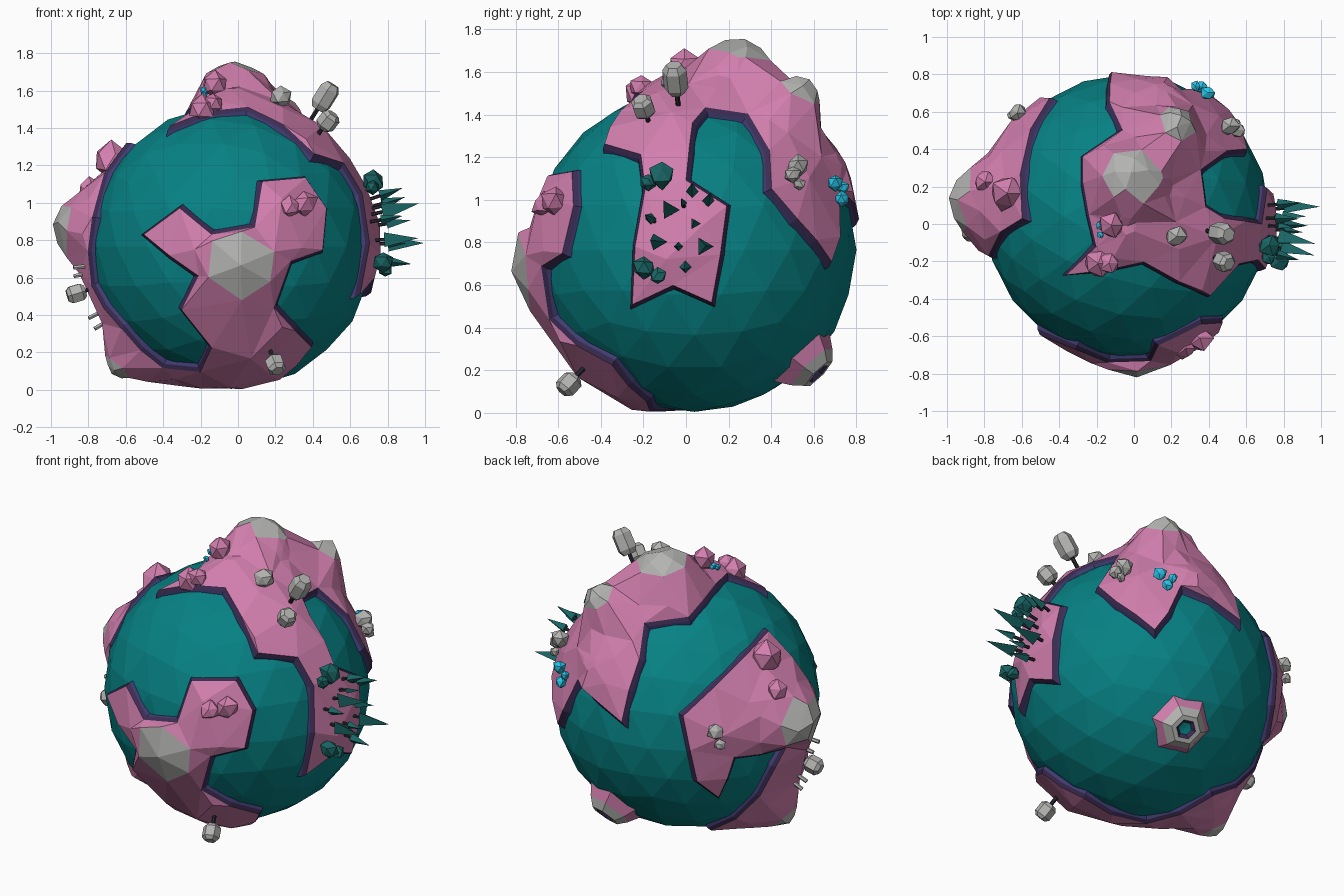
import bpy, bmesh, math, random
from mathutils import Vector, geometry

if "Cube" in bpy.data.objects:
    bpy.data.objects.remove(bpy.data.objects["Cube"])

random.seed(4)
C = Vector((-0.035, 0.04, 0.765))      # planet centre
SEA, SHORE = 0.76, 0.79                # water and coastline radii


def material(name, rgb):
    m = bpy.data.materials.new(name)
    m.diffuse_color = (*rgb, 1)
    m.use_nodes = True
    m.node_tree.nodes["Principled BSDF"].inputs["Base Color"].default_value = m.diffuse_color
    return m


TEAL = material("water", (0.002, 0.22, 0.23))
PINK = material("land", (0.64, 0.21, 0.42))
DARK = material("cliff_dark", (0.045, 0.025, 0.085))
BLUE = material("cliff_foot", (0.05, 0.045, 0.17))
GREY = material("stone", (0.45, 0.45, 0.44))
TREE = material("foliage", (0.01, 0.13, 0.13))
CYAN = material("crystal", (0.02, 0.55, 0.8))
STEM = material("stem", (0.02, 0.02, 0.03))


def add_mesh(name, bm, mats):
    me = bpy.data.meshes.new(name)
    bm.to_mesh(me)
    bm.free()
    for m in mats:
        me.materials.append(m)
    ob = bpy.data.objects.new(name, me)
    ob.location = C
    bpy.context.collection.objects.link(ob)
    return ob


def on(view, a, b):
    """Direction of a spot on the planet as seen in one view (F, R, T, or L = rear left)."""
    def depth(u, v):
        return math.sqrt(max(0.0, 0.785 ** 2 - u * u - v * v))
    x, y, z = a - C.x, a - C.y, b - C.z
    if view == 'F':
        p = Vector((x, -depth(x, z), z))
    elif view == 'R':
        p = Vector((depth(y, z), y, z))
    elif view == 'T':
        y = b - C.y
        p = Vector((x, y, depth(x, y)))
    else:
        p = (Vector((-0.835, -0.55, 0)) * a + Vector((0.232, -0.353, 0.906)) * b
             + Vector((-0.498, 0.757, 0.423)) * depth(a, b))
    return p.normalized()


def spot(s):
    return on(*s) if isinstance(s[0], str) else Vector(s).normalized()


def land(name, outline, peaks):
    """Raised continent: triangulated coast outline, peaks (top, cap radius, cap drop, base radius), cliffs."""
    key = [spot(s) for s in outline]
    coast = []
    for p, q in zip(key, key[1:] + key[:1]):
        k = math.ceil((p - q).length / 0.36)
        coast += [p.lerp(q, i / k).normalized() for i in range(k)]
    c = sum(coast, Vector()).normalized()
    e1 = c.orthogonal().normalized()
    e2 = c.cross(e1)

    def flat(n):
        return Vector((n.dot(e1), n.dot(e2))) / (1 + n.dot(c))

    def unflat(p):
        s = p.length_squared
        return ((e1 * p.x + e2 * p.y) * 2 + c * (1 - s)) / (1 + s)

    f = [flat(p) for p in coast]
    if sum(f[i - 1].x * f[i].y - f[i].x * f[i - 1].y for i in range(len(f))) < 0:
        coast.reverse()
    n = len(coast)
    peaks = [(Vector(t), cap, drop, base) for t, cap, drop, base in peaks]

    def dist(p, t):
        return 0.8 * (p - t.normalized()).length

    def height(p):
        h = low = SHORE + 0.012 + random.uniform(0, 0.02)
        for t, cap, drop, base in peaks:
            d = dist(p, t)
            ring = t.length - drop
            if d <= cap:
                h = max(h, t.length - drop * (d / cap) ** 1.7)
            elif d < base:
                h = max(h, low + (ring - low) * (1 - (d - cap) / (base - cap)) ** 1.3)
        return h

    # Inner points: summit, rounded cap rings, base rings, then even filler
    inner, loose = [], []
    for t, cap, drop, base in peaks:
        d = t.normalized()
        inner.append(d)
        u = d.orthogonal().normalized()
        v = d.cross(u)
        for rad, num, dest in ((cap * 0.55, 4 if drop > 0.045 else 0, inner), (cap, 6, inner),
                               ((cap + base) / 2, 6, loose), (base, 7, loose)):
            for i in range(num):
                a = math.tau * (i + random.uniform(-0.2, 0.2)) / num + rad * 9
                r = rad * random.uniform(0.86, 0.99) / 0.8
                dest.append((d + (u * math.cos(a) + v * math.sin(a)) * r).normalized())
    for i in range(130):
        z = 1 - (i + 0.5) / 65
        r, a = math.sqrt(1 - z * z), i * 2.39996
        loose.append(Vector((r * math.cos(a), r * math.sin(a), z)))
    for p in loose:
        if (all(dist(p, q) > 0.09 for q in coast + inner)
                and all(dist(p, t) > cap * 1.15 for t, cap, _, _ in peaks)):
            inner.append(p)

    pts = [flat(p) for p in coast + inner]
    vs, _, fs, orig, _, _ = geometry.delaunay_2d_cdt(
        pts, [(i, (i + 1) % n) for i in range(n)], [], 1, 1e-5)
    bm = bmesh.new()
    dirs = [unflat(p) for p in vs]
    edge = [not o or min(o) < n for o in orig]
    bv = [bm.verts.new(d * (SHORE if e else height(d))) for d, e in zip(dirs, edge)]
    for tri in fs:
        face = bm.faces.new([bv[i] for i in tri])
        face.normal_update()
        if face.normal.dot(dirs[tri[0]]) < 0:
            face.normal_flip()
        if any(all(not edge[i] and dist(dirs[i], t) <= cap * 1.02 for i in tri)
               for t, cap, drop, _ in peaks if drop):
            face.material_index = 1
    # Sloping cliffs in two bands around the coast
    rings = []
    for off, r in ((0, SHORE), (0.018, 0.772), (0.028, 0.745)):
        ring = []
        for i, p in enumerate(coast):
            a = (p - coast[i - 1]).cross(p).normalized()
            b = (coast[(i + 1) % n] - p).cross(p).normalized()
            m = (a + b).normalized()
            ring.append(bm.verts.new(p * r + m * off / max(0.55, m.dot(a))))
        rings.append(ring)
    for k in (0, 1):
        for i in range(n):
            j = (i + 1) % n
            q = bm.faces.new((rings[k][i], rings[k + 1][i], rings[k + 1][j], rings[k][j]))
            q.material_index = 2 + k
    bmesh.ops.delete(bm, geom=[v for v in bm.verts if not v.link_faces], context='VERTS')
    add_mesh(name, bm, [PINK, GREY, DARK, BLUE])


def lathe(name, where, profile, n, mats):
    """Turned form standing on the planet; profile is (radius, distance from planet centre)."""
    q = spot(where).to_track_quat('Z', 'Y')
    bm = bmesh.new()
    rings = [[bm.verts.new(q @ Vector((r * math.cos(math.tau * i / n), r * math.sin(math.tau * i / n), h)))
              for i in range(n)] for r, h in profile]
    for k in range(len(rings) - 1):
        for i in range(n):
            j = (i + 1) % n
            face = bm.faces.new((rings[k][i], rings[k][j], rings[k + 1][j], rings[k + 1][i]))
            face.material_index = min(k, len(mats) - 1)
    bmesh.ops.remove_doubles(bm, verts=bm.verts, dist=1e-5)
    add_mesh(name, bm, mats)


def rock(name, where, h, size, mat):
    bm = bmesh.new()
    bmesh.ops.create_icosphere(bm, subdivisions=1, radius=size)
    d = spot(where)
    for v in bm.verts:
        v.co = v.co * random.uniform(0.8, 1.15) + d * h
    add_mesh(name, bm, [mat])


# Water globe
bm = bmesh.new()
bmesh.ops.create_icosphere(bm, subdivisions=3, radius=SEA)
add_mesh("ocean_globe", bm, [TEAL])

# Upper continent: cap, forest arm and rear arm
land("upper_continent", [
    ('T', -.36, -.27), ('T', -.2, -.12), ('T', -.27, .22), ('T', -.27, .36), ('T', -.06, .5),
    ('T', -.13, .65), (-.08, .74, .14), (.275, .65, .27), (.374, .66, .06), ('R', .68, .71),
    ('R', .52, .91), ('R', .4, 1.05), ('R', .39, 1.23), ('R', .29, 1.4), ('R', .09, 1.43),
    ('R', .03, 1.36), ('R', 0, 1.09), ('R', .19, .97), ('R', .12, .52), ('R', -.06, .6),
    ('R', -.25, .51), ('R', -.19, 1.05), ('R', -.21, 1.21), ('R', -.38, 1.26), ('T', .05, -.2)],
    [((.02, .235, .99), .145, .07, .27), ((.29, .54, .80), .1, .08, .22),
     ((.2, .15, .82), .05, 0, .2), ((.0, -.05, .85), .05, 0, .2), ((.2, .69, .42), .05, 0, .18)])

# Lower continent: front, underside and left side
land("lower_continent", [
    (-.54, -.01, .53), (-.66, -.08, .38), (-.71, -.2, .15), (-.73, -.14, -.2), ('F', -.62, .33),
    ('F', -.4, .12), ('F', -.2, .1), ('F', -.14, .23), ('F', -.3, .43), ('F', -.21, .61),
    ('F', -.5, .83), ('F', -.31, .97), ('F', -.14, .83), ('F', .09, .87), ('F', .13, 1.11),
    ('F', .36, 1.13), ('F', .47, .97), ('F', .45, .75), ('F', .28, .69), ('F', .19, .44),
    ('F', .39, .23), (.25, -.22, -.69), (.06, -.2, -.73), (-.15, -.15, -.73), (-.32, .22, -.66),
    ('L', .52, -.405), ('L', .58, -.29), ('L', .29, -.35), ('L', .2, -.58), ('L', .08, -.49),
    ('L', 0, -.12)],
    [((.05, -.86, -.1), .2, .045, .27), ((-.955, .1, .12), .17, .09, .28),
     ((-.64, -.11, -.68), .09, .05, .26)])

# Volcano on the lower back
lathe("volcano", (.17, .59, -.59), [(.19, .715), (.135, .795), (.09, .84), (.06, .84), (.04, .82), (0, .815)],
      6, [PINK, GREY, GREY, DARK, TEAL])

# Stone lanterns on dark stems
for i, (p, h, w, l) in enumerate([((.5, -.09, .8), .95, .058, .078), ((.515, -.24, .67), .88, .054, .05),
                                  ((.235, -.59, -.63), .895, .052, .05), ((-.83, -.08, -.25), .87, .052, .05)]):
    lathe(f"lantern_{i}", p, [(0, h - l), (w * .65, h - l), (w, h - l * .6), (w, h + l * .6),
                              (w * .65, h + l), (0, h + l)], 6, [GREY])
    lathe(f"lantern_stem_{i}", p, [(.012, .77), (.012, h - l * .9)], 6, [STEM])

# Fence pegs on the left side
for i, p in enumerate([(-.75, -.1, -.1), (-.75, -.05, -.14), (-.72, -.1, -.36), (-.7, -.1, -.42)]):
    lathe(f"peg_{i}", p, [(0, .77), (.012, .77), (.012, .86), (0, .86)], 6, [GREY])

# Forest: pointed pines and round bushes
for i, (y, z, s) in enumerate([(-.07, .94, 1), (-.15, .9, .55), (-.01, .97, .4), (.03, 1.02, .6), (.04, .88, .6),
                               (.1, .98, .6), (-.12, .8, .9), (-.03, .78, .45), (.08, .78, .95), (0, .69, .6)]):
    lathe(f"pine_{i}", ('R', y, z), [(0, .84), (.05 * s, .84), (0, .86 + .18 * s)], 3 + i % 2, [TREE])
    lathe(f"pine_stem_{i}", ('R', y, z), [(.01, .77), (.01, .85)], 5, [STEM])
for i, (y, z, s) in enumerate([(-.1, 1.09, .065), (-.16, 1.06, .04), (-.18, .69, .06), (-.12, .65, .042)]):
    rock(f"bush_{i}", ('R', y, z), .85, s, TREE)

# Loose rocks and crystals: spot, distance from centre, size
rocks = {
    "pink_rock": (PINK, [(('T', -.19, -.21), .79, .085), (('T', -.13, -.2), .81, .06), ((-.09, -.05, .9), .87, .075),
                         (('F', .27, .97), .80, .06), (('F', .35, .99), .79, .075),
                         (('L', .46, .22), .8, .1), (('L', .5, .03), .84, .07)]),
    "grey_rock": (GREY, [((.27, -.11, .82), .85, .058), (('L', .18, -.2), .82, .05), (('L', .2, -.27), .82, .035),
                         ((.53, .47, .38), .83, .055), ((.55, .43, .33), .83, .04), ((.56, .48, .3), .82, .03)]),
    "crystal": (CYAN, [((.42, .65, .31), .85, .042), ((.38, .66, .23), .83, .038), ((.36, .69, .29), .84, .03),
                       ((-.15, -.05, .86), .85, .025), ((-.15, -.1, .83), .83, .02)]),
}
for name, (mat, items) in rocks.items():
    for i, (p, h, s) in enumerate(items):
        rock(f"{name}_{i}", p, h, s, mat)
